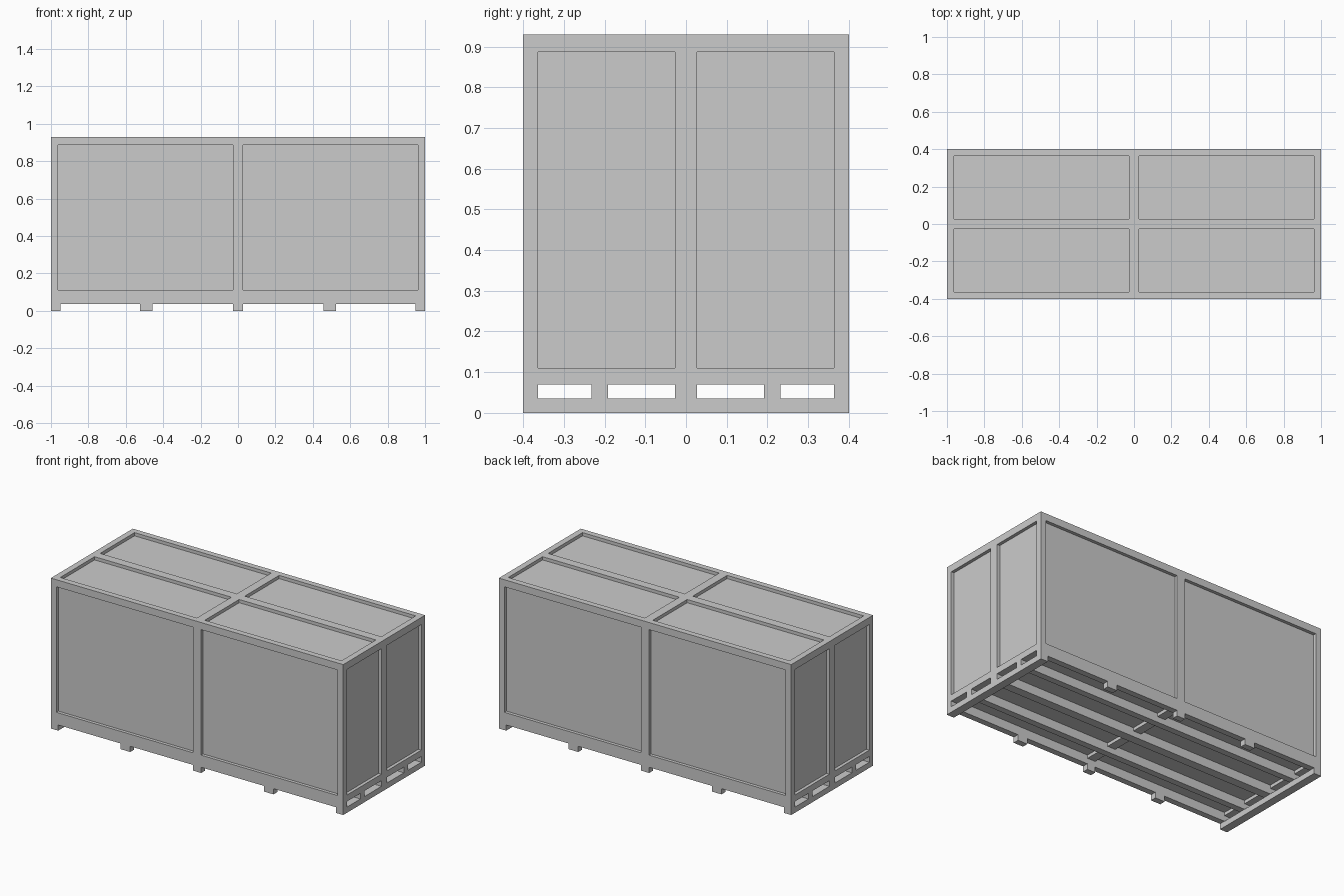
import bpy, bmesh
from mathutils import Vector

if "Cube" in bpy.data.objects:
    bpy.data.objects.remove(bpy.data.objects["Cube"])

W, D, H = 1.0, 0.40, 0.93      # half width, half depth, height
BASE, FOOT = 0.07, 0.035       # underside of body, underside of runners
DEPTH = 0.02                   # recess depth of the panels


def add_box(bm, lo, hi):
    lo, hi = Vector(lo), Vector(hi)
    for v in bmesh.ops.create_cube(bm, size=1)["verts"]:
        v.co = Vector((lo[i] if v.co[i] < 0 else hi[i]) for i in range(3))


def make(name, boxes):
    bm = bmesh.new()
    for lo, hi in boxes:
        add_box(bm, lo, hi)
    mesh = bpy.data.meshes.new(name)
    bm.to_mesh(mesh)
    bm.free()
    obj = bpy.data.objects.new(name, mesh)
    bpy.context.collection.objects.link(obj)
    return obj


def both(a, b):
    """A span and its mirror image."""
    return [(a, b), (-b, -a)]


xs, ys = both(0.027, 0.962), both(0.027, 0.363)
z0, z1, out = 0.11, 0.886, 0.05
bays = both(0.027, 0.192) + both(0.232, 0.363)

# Panel recesses on the long sides, ends, top and floor
cuts = []
for x in xs:
    for y in both(D - DEPTH, D + out):
        cuts.append(((x[0], y[0], z0), (x[1], y[1], z1)))
    for y in ys:
        cuts.append(((x[0], y[0], H - DEPTH), (x[1], y[1], H + out)))
for y in ys:
    for x in both(W - DEPTH, W + out):
        cuts.append(((x[0], y[0], z0), (x[1], y[1], z1)))
for x in both(0.027, 0.95):
    for y in bays:
        cuts.append(((x[0], y[0], 0.0), (x[1], y[1], BASE + DEPTH)))

# Crate body with recessed panels
body = make("crate_body", [((-W, -D, BASE), (W, D, H))])
cutter = make("panel_cutter", cuts)
cutter.hide_render = True
mod = body.modifiers.new("recesses", "BOOLEAN")
mod.operation, mod.solver, mod.object = "DIFFERENCE", "EXACT", cutter
bpy.context.view_layer.objects.active = body
bpy.ops.object.modifier_apply(modifier=mod.name)
bpy.data.objects.remove(cutter)

# Lengthwise runners between the fork slots
for i, (a, b) in enumerate([(-0.027, 0.027)] + both(0.192, 0.232) + both(0.363, D)):
    make(f"runner_{i + 1}", [((-W, a, FOOT), (W, b, BASE))])

# Full-width skids under both ends
for name, (a, b) in zip(("right_skid", "left_skid"), both(0.95, W)):
    make(name, [((a, -D, 0), (b, D, FOOT))])

# Small feet along the long edges
for i, (a, b) in enumerate(both(0.457, 0.523) + [(-0.028, 0.028)]):
    for side, (c, d) in zip(("back", "front"), both(0.363, D)):
        make(f"{side}_foot_{i + 1}", [((a, c, 0), (b, d, FOOT))])
